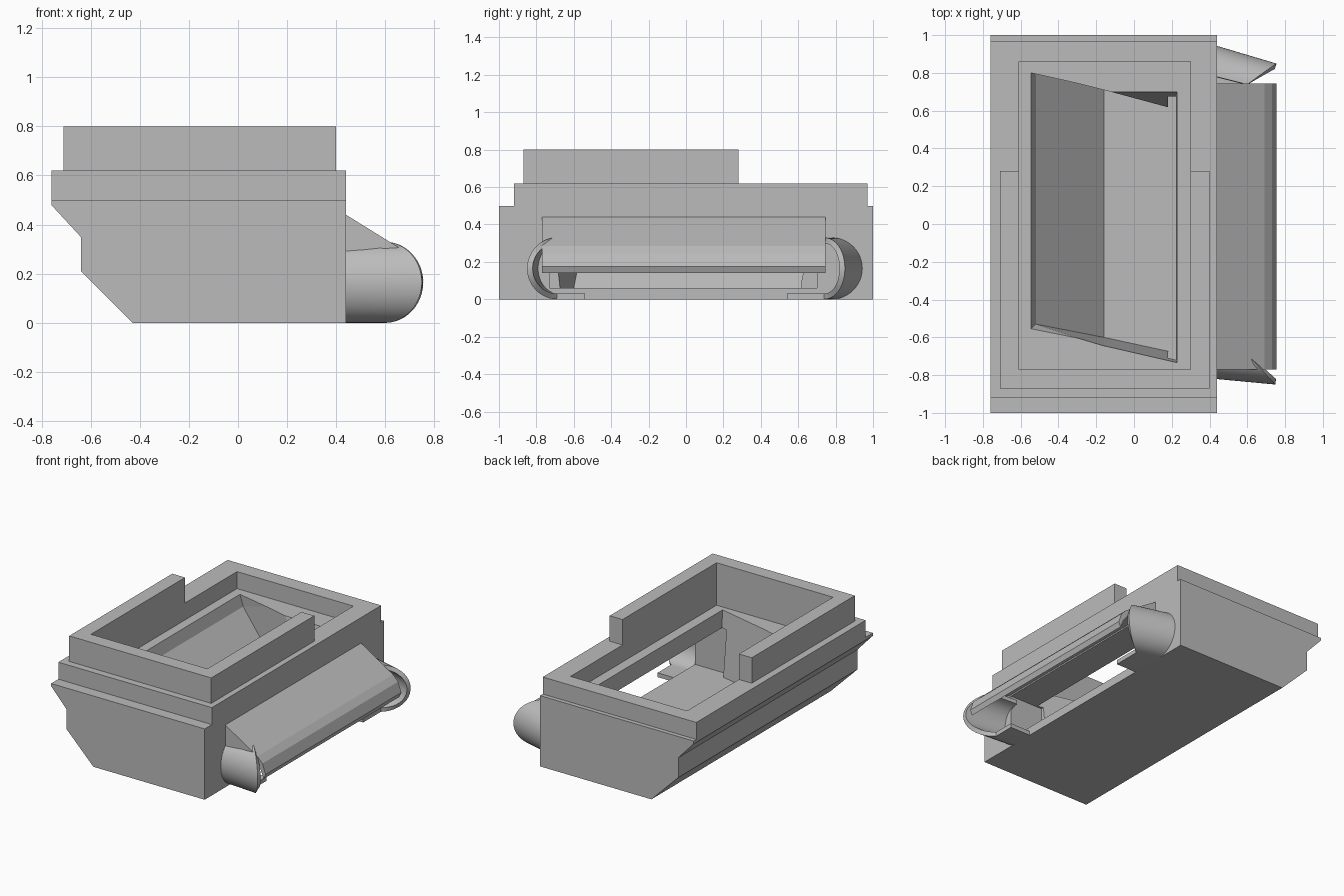
import bpy
import bmesh
from math import sin, cos, pi, sqrt

if "Cube" in bpy.data.objects:
    bpy.data.objects.remove(bpy.data.objects["Cube"])

grey = bpy.data.materials.new("plain grey")
grey.use_nodes = True
tone = (0.5, 0.5, 0.5, 1)
grey.diffuse_color = tone
grey.node_tree.nodes["Principled BSDF"].inputs["Base Color"].default_value = tone


def make(name, bm):
    mesh = bpy.data.meshes.new(name)
    bm.to_mesh(mesh)
    bm.free()
    mesh.materials.append(grey)
    ob = bpy.data.objects.new(name, mesh)
    bpy.context.collection.objects.link(ob)
    return ob


def loft(name, ring_a, ring_b):
    """Closed solid between two matching rings of points."""
    bm = bmesh.new()
    a = [bm.verts.new(p) for p in ring_a]
    b = [bm.verts.new(p) for p in ring_b]
    bm.faces.new(a)
    bm.faces.new(b)
    for i in range(len(a)):
        j = (i + 1) % len(a)
        bm.faces.new((a[i], a[j], b[j], b[i]))
    bmesh.ops.recalc_face_normals(bm, faces=bm.faces)
    return make(name, bm)


def along_y(name, profile, y0, y1):
    return loft(name, [(x, y0, z) for x, z in profile], [(x, y1, z) for x, z in profile])


def along_z(name, outline, z0, z1):
    return loft(name, [(x, y, z0) for x, y in outline], [(x, y, z1) for x, y in outline])


def box(name, x0, x1, y0, y1, z0, z1):
    return along_z(name, [(x0, y0), (x1, y0), (x1, y1), (x0, y1)], z0, z1)


def apply(ob, kind, **settings):
    mod = ob.modifiers.new(kind, kind)
    for key, value in settings.items():
        setattr(mod, key, value)
    bpy.ops.object.select_all(action="DESELECT")
    bpy.context.view_layer.objects.active = ob
    ob.select_set(True)
    bpy.ops.object.modifier_apply(modifier=mod.name)


def cut(ob, cutter):
    apply(ob, "BOOLEAN", object=cutter, operation="DIFFERENCE", solver="EXACT")
    bpy.data.objects.remove(cutter)


# Hull with a chamfered side
hull = along_y("hull", [(-0.43, 0), (0.44, 0), (0.44, 0.5), (-0.76, 0.5),
                        (-0.76, 0.48), (-0.64, 0.35), (-0.64, 0.21)], -1, 1)

# Skewed hopper cavity: x, z, front y, back y
hopper = [(-0.56, 0.55, -0.57, 0.8), (-0.52, 0.42, -0.53, 0.8), (-0.16, 0.06, -0.6, 0.71),
          (0.21, 0.06, -0.68, 0.61), (0.23, 0.55, -0.74, 0.71), (-0.16, 0.55, -0.65, 0.71)]
cavity = loft("cavity_cutter", [(x, f, z) for x, z, f, b in hopper],
              [(x, b, z) for x, z, f, b in hopper])
apply(cavity, "TRIANGULATE")
cut(hull, cavity)

# Wide slot leading out under the hood
cut(hull, box("slot_cutter", 0.18, 0.6, -0.73, 0.7, 0.06, 0.38))

# Rim frame on the hull
rim = box("rim_frame", -0.76, 0.44, -0.92, 0.97, 0.5, 0.62)
cut(rim, box("rim_cutter", -0.61, 0.3, -0.77, 0.86, 0.4, 0.7))

# U-shaped collar, open at the back
along_z("collar", [(-0.71, -0.87), (0.4, -0.87), (0.4, 0.28), (0.3, 0.28), (0.3, -0.77),
                   (-0.61, -0.77), (-0.61, 0.28), (-0.71, 0.28)], 0.62, 0.8)

# Sloping hood over the slot
along_y("hood", [(0.44, 0.44), (0.69, 0.285), (0.73, 0.245), (0.755, 0.175), (0.74, 0.14),
                 (0.715, 0.2), (0.67, 0.255), (0.44, 0.39)], -0.77, 0.745)
for label, y in (("front", -0.77), ("back", 0.715)):
    along_y(label + "_hood_cheek", [(0.44, 0.43), (0.63, 0.31), (0.44, 0.29)], y, y + 0.03)


# Rounded scoop shells at both ends of the hood
def scoop(name, side, base, tip):
    bm = bmesh.new()
    steps = 24
    rows = []
    for i in range(steps + 2):
        a = pi / 2 - pi * min(i, steps) / steps
        z = 0.165 + 0.15 * sin(a)
        reach = 0.6 + sqrt(max(0, 0.15 ** 2 - (z - 0.165) ** 2))
        row = []
        for x, t in ((0.43, 0), (reach, (reach - 0.43) / 0.32)):
            centre, radius = [p + (q - p) * t for p, q in zip(base, tip)]
            y = 0.54 if i > steps else centre + radius * cos(a)
            row.append(bm.verts.new((x, side * y, z)))
        rows.append(row)
    for r, s in zip(rows, rows[1:]):
        bm.faces.new((r[0], r[1], s[1], s[0]))
    bmesh.ops.recalc_face_normals(bm, faces=bm.faces)
    ob = make(name, bm)
    apply(ob, "SOLIDIFY", thickness=0.03, offset=0)
    bpy.ops.object.shade_smooth_by_angle(angle=0.6)


scoop("front_scoop", -1, (0.68, 0.125), (0.7, 0.135))
scoop("back_scoop", 1, (0.78, 0.15), (0.7, 0.135))
